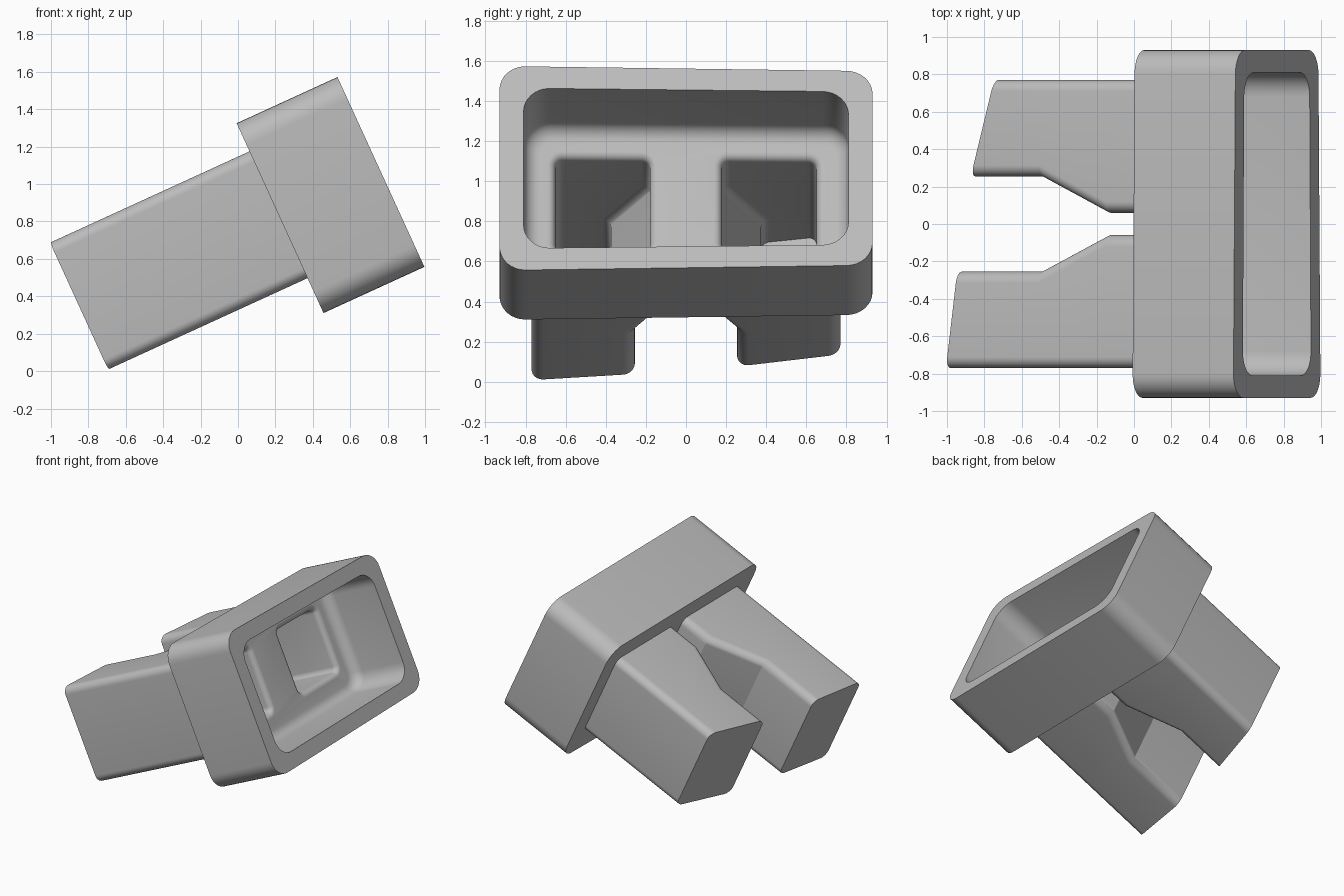
import bpy, bmesh
from math import sin, cos, pi, radians

if "Cube" in bpy.data.objects:
    bpy.data.objects.remove(bpy.data.objects["Cube"], do_unlink=True)

grey = bpy.data.materials.new("plain_grey")
grey.use_nodes = True
COLOUR = (0.5, 0.5, 0.5, 1)
grey.diffuse_color = COLOUR
grey.node_tree.nodes["Principled BSDF"].inputs["Base Color"].default_value = COLOUR

TILT = radians(24.6)
MID = 0.65           # middle height of the head, across the tilted axis
WALL = 0.12
FLOOR = 0.665        # depth of the head's inner floor along the axis
STEPS = 8


def place(u, y, v):
    """Tilted axis coordinates to model space, with a slight taper along y."""
    v = MID + (v - MID) * (0.975 - 0.027 * y)
    return (u * cos(TILT) - v * sin(TILT), y, u * sin(TILT) + v * cos(TILT))


def ring(depth, y0, y1, v0, v1, r):
    """Rounded rectangle; depth is a function of distance from the mid-plane."""
    pts = []
    corners = [(y1 - r, v1 - r), (y0 + r, v1 - r), (y0 + r, v0 + r), (y1 - r, v0 + r)]
    for q, (cy, cv) in enumerate(corners):
        for i in range(STEPS + 1):
            a = (q + i / STEPS) * pi / 2
            y = cy + r * cos(a)
            pts.append(place(depth(abs(y)), y, cv + r * sin(a)))
    return pts


def loft(name, rings):
    bm = bmesh.new()
    loops = [[bm.verts.new(p) for p in pts] for pts in rings]
    n = len(loops[0])
    for a, b in zip(loops, loops[1:]):
        for i in range(n):
            j = (i + 1) % n
            bm.faces.new((a[i], a[j], b[j], b[i]))
    bm.faces.new(loops[0])
    bm.faces.new(loops[-1])
    bmesh.ops.recalc_face_normals(bm, faces=bm.faces)
    mesh = bpy.data.meshes.new(name)
    bm.to_mesh(mesh)
    bm.free()
    mesh.materials.append(grey)
    obj = bpy.data.objects.new(name, mesh)
    bpy.context.collection.objects.link(obj)
    return obj


def flat(u):
    return lambda y: u


def combine(body, tool, operation):
    bpy.context.view_layer.objects.active = body
    mod = body.modifiers.new(operation, "BOOLEAN")
    mod.operation, mod.object, mod.solver = operation, tool, "EXACT"
    bpy.ops.object.modifier_apply(modifier=mod.name)
    bpy.data.objects.remove(tool, do_unlink=True)


def head_ring(u, inset, r):
    return ring(flat(u), -0.93 + inset, 0.93 - inset, 0.09 + inset, 1.21 - inset, r)


def prong_ring(side, depth, inner, inset, r):
    ys = sorted((side * (inner + inset), side * (0.77 - inset)))
    return ring(depth, *ys, 0.295 + inset, 1.045 - inset, r)


# Head shell and its cavity with a rounded floor edge
body = loft("socket_body", [head_ring(0.545, 0, 0.13), head_ring(1.138, 0, 0.13)])
fillet = 0.08
arc = [i / 6 * pi / 2 for i in range(7)]
head_hole = loft("head_cavity", [
    head_ring(FLOOR + fillet * (1 - cos(a)), WALL + fillet * (1 - sin(a)),
              0.13 - 0.06 * (1 - sin(a))) for a in arc
] + [head_ring(1.3, WALL, 0.13)])

# Two hollow prongs with slanted ends of different length
holes = [head_hole]
for side, near, far in ((-1, -0.565, -0.628), (1, -0.487, -0.353)):
    slope = (far - near) / 0.515

    def end(y, near=near, slope=slope):
        return near + slope * (y - 0.255)

    prong = loft("prong", [
        prong_ring(side, end, 0.255, 0, 0.06),
        prong_ring(side, flat(-0.088), 0.255, 0, 0.06),
        prong_ring(side, flat(0.308), 0.06, 0, 0.06),
        prong_ring(side, flat(0.61), 0.06, 0, 0.06)])
    combine(body, prong, "UNION")

    # Hollow with a flared, rounded mouth
    lip = 0.04
    rings = [
        prong_ring(side, lambda y: end(y) + WALL, 0.255, WALL, 0.04),
        prong_ring(side, flat(-0.06), 0.255, WALL, 0.04),
        prong_ring(side, flat(0.336), 0.06, WALL, 0.04)]
    rings += [prong_ring(side, flat(FLOOR - lip + lip * sin(a)), 0.06,
                         WALL - lip * (1 - cos(a)), 0.04 + lip * (1 - cos(a)))
              for a in arc]
    rings.append(prong_ring(side, flat(FLOOR + 0.04), 0.06, WALL - lip, 0.08))
    holes.append(loft("prong_cavity", rings))

for hole in holes:
    combine(body, hole, "DIFFERENCE")

# Smooth rounded edges, crisp rims
bpy.ops.object.select_all(action="DESELECT")
body.select_set(True)
bpy.context.view_layer.objects.active = body
bpy.ops.object.shade_smooth_by_angle(angle=radians(25))
